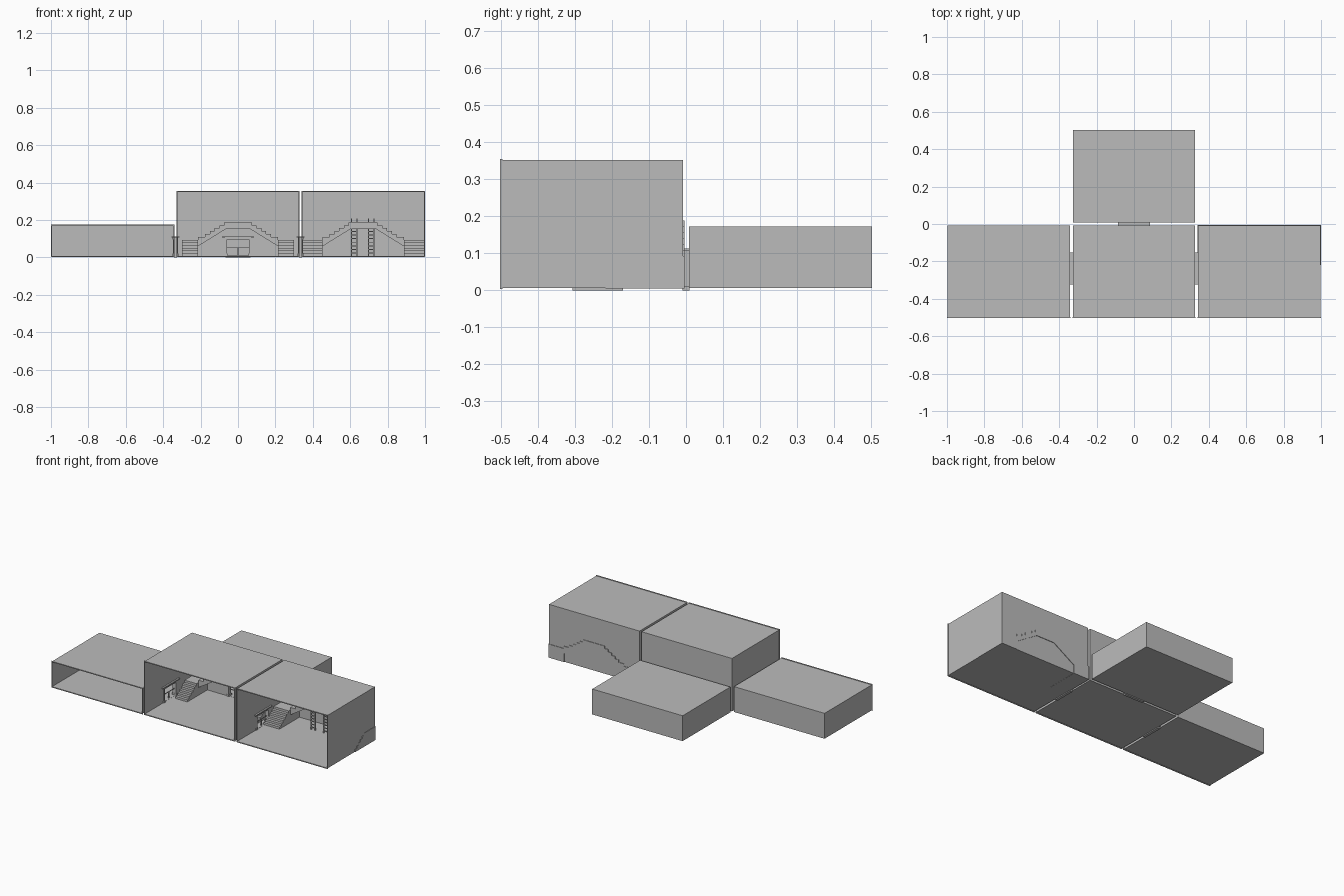
import bpy, bmesh
from mathutils import Vector

if "Cube" in bpy.data.objects:
    bpy.data.objects.remove(bpy.data.objects["Cube"])

grey = bpy.data.materials.new("plain grey")
grey.diffuse_color = (0.5, 0.5, 0.5, 1)
grey.use_nodes = True
grey.node_tree.nodes["Principled BSDF"].inputs["Base Color"].default_value = grey.diffuse_color


def prism(name, pts, axis, a, b):
    """Extrude a profile along x (pts are y,z) or along y (pts are x,z)."""
    bm = bmesh.new()
    put = (lambda p, t: Vector((t, p[0], p[1]))) if axis == "x" else (lambda p, t: Vector((p[0], t, p[1])))
    lo = [bm.verts.new(put(p, a)) for p in pts]
    hi = [bm.verts.new(put(p, b)) for p in pts]
    bm.faces.new(lo)
    bm.faces.new(hi)
    n = len(pts)
    for i in range(n):
        j = (i + 1) % n
        bm.faces.new((lo[i], lo[j], hi[j], hi[i]))
    bmesh.ops.recalc_face_normals(bm, faces=bm.faces)
    me = bpy.data.meshes.new(name)
    bm.to_mesh(me)
    bm.free()
    me.materials.append(grey)
    ob = bpy.data.objects.new(name, me)
    bpy.context.collection.objects.link(ob)
    return ob


def box(name, x0, x1, y0, y1, z0, z1):
    return prism(name, [(x0, z0), (x1, z0), (x1, z1), (x0, z1)], "y", y0, y1)


FLOOR, T = 0.009, 0.003          # floor level, wall thickness
OPEN_W, OPEN_H = 0.06, 0.1       # half width and top of the doorways


def wall(name, axis, u0, u1, top, a, b, door=None):
    pts = [(u0, FLOOR), (u0, top), (u1, top), (u1, FLOOR)]
    if door is not None:
        l, r = door - OPEN_W, door + OPEN_W
        pts += [(r, FLOOR), (r, OPEN_H), (l, OPEN_H), (l, FLOOR)]
    prism(name, pts, axis, a, b)


def room(name, x0, x1, y0, y1, top, left=None, right=None, back=None, front=None, closed=False):
    box(name + "_floor", x0, x1, y0, y1, FLOOR - T, FLOOR)
    box(name + "_ceiling", x0, x1, y0, y1, top - T, top)
    wall(name + "_left_wall", "x", y0, y1, top, x0, x0 + T, left)
    wall(name + "_right_wall", "x", y0, y1, top, x1 - T, x1, right)
    wall(name + "_back_wall", "y", x0, x1, top, y1 - T, y1, back)
    if closed:
        wall(name + "_front_wall", "y", x0, x1, top, y0, y0 + T, front)
    else:
        # thin rim round the open front
        e, d = 0.003, 0.005
        for n, q in (("left", (x0 - e, x0 + e, FLOOR - 2 * e, top + e)),
                     ("right", (x1 - e, x1 + e, FLOOR - 2 * e, top + e)),
                     ("top", (x0, x1, top - e, top + e)),
                     ("bottom", (x0, x1, FLOOR - 2 * e, FLOOR))):
            box(name + "_rim_" + n, q[0], q[1], y0 - 0.001, y0 + d, q[2], q[3])


DOOR_Y = -0.238
room("left_room", -0.997, -0.342, -0.501, -0.008, 0.172, right=DOOR_Y)
room("middle_room", -0.327, 0.327, -0.501, -0.008, 0.352, left=DOOR_Y, right=DOOR_Y, back=0)
room("right_room", 0.342, 0.997, -0.501, -0.008, 0.352, left=DOOR_Y)
room("back_room", -0.327, 0.327, 0.008, 0.502, 0.172, front=0, closed=True)


def doorway(name, axis, c, d):
    """c is the centre along the wall, d the centre of the gap across it."""
    def part(n, u0, u1, z0, z1, depth):
        prism(name + n, [(c + u0, z0), (c + u1, z0), (c + u1, z1), (c + u0, z1)], axis, d - depth, d + depth)
    part("_sill", -0.068, 0.068, 0, 0.01, 0.009)
    part("_lintel", -0.07, 0.07, 0.096, 0.106, 0.015)
    part("_cornice", -0.085, 0.085, 0.106, 0.113, 0.021)
    for s in (-1, 1):
        u = sorted((s * 0.058, s * 0.07))
        part("_jamb", u[0], u[1], FLOOR, 0.1, 0.013)
        u = sorted((s * 0.056, s * 0.073))
        part("_jamb_foot", u[0], u[1], FLOOR, 0.02, 0.016)
    # low gate
    part("_gate_rail", -0.058, 0.058, 0.05, 0.054, 0.002)
    part("_gate_post", -0.003, 0.003, FLOOR, 0.05, 0.002)


doorway("back_door", "y", 0, 0)
doorway("left_door", "x", DOOR_Y, -0.3345)
doorway("right_door", "x", DOOR_Y, 0.3345)


def staircase(name, cx, outer, inner, top, y0, y1, z0):
    ym, zl, zt, n = -0.105, 0.093, 0.188, 6
    # platform and upper flights share one profile
    half = [(top, zt)]
    run, rise = (inner - top) / n, (zt - zl) / n
    for i in range(n - 1):
        half += [(top + i * run + run * 0.5, zt - i * rise), (top + i * run + run * 0.5, zt - (i + 1) * rise)]
    half += [(inner, zl + rise), (inner, 0.06), (top, 0.154)]
    pts = [(cx + u, z) for u, z in half] + [(cx - u, z) for u, z in reversed(half)]
    prism(name + "_upper_flights", pts, "y", ym, y1)
    # lower flights climb towards the back to corner landings
    steps = [(y1, z0), (y0, z0)]
    dy, dz = (ym - y0) / n, (zl - FLOOR) / n
    for i in range(n):
        z = FLOOR + (i + 1) * dz
        steps += [(y0 + i * dy, z), (y0 + (i + 1) * dy, z)]
    steps.append((y1, zl))
    for s, side in ((-1, "left"), (1, "right")):
        a, b = sorted((cx + s * inner, cx + s * outer))
        prism(name + "_lower_flight_" + side, steps, "x", a, b)


staircase("middle_stairs", 0, 0.3, 0.214, 0.062, -0.218, -0.009, FLOOR)
staircase("right_stairs", 0.6695, 0.3305, 0.217, 0.065, -0.218, -0.0045, 0.005)

# pair of ladders up to the right platform
for side in (-1, 1):
    cx = 0.667 + side * 0.0455
    for s in (-1, 1):
        x = cx + s * 0.0145
        box("ladder_post", x - 0.003, x + 0.003, -0.113, -0.106, FLOOR, 0.208)
    for i in range(9):
        z = 0.022 + i * 0.019
        box("ladder_rung", cx - 0.0145, cx + 0.0145, -0.112, -0.107, z, z + 0.005)
